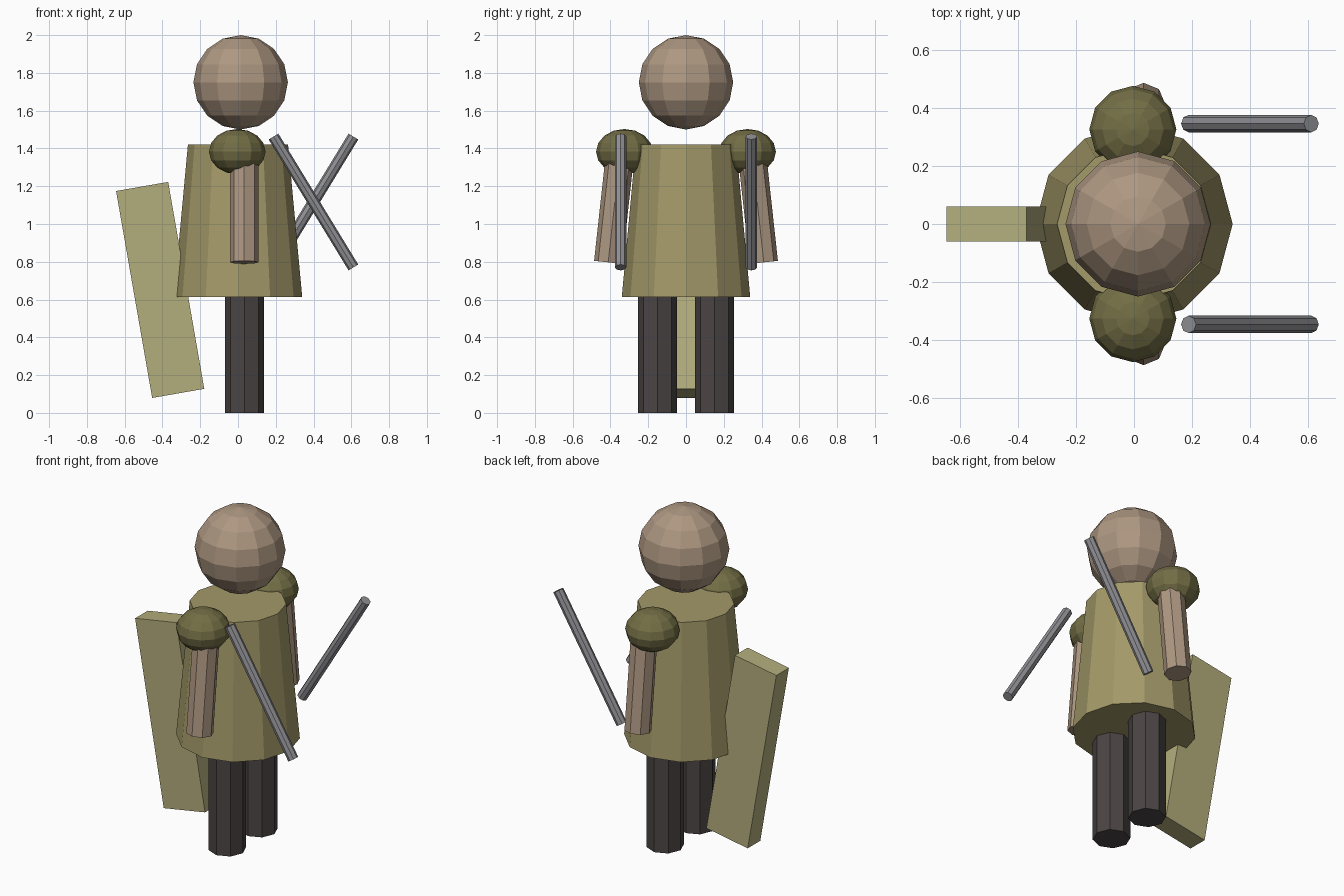
import bpy
from math import radians
from mathutils import Vector

if "Cube" in bpy.data.objects:
    bpy.data.objects.remove(bpy.data.objects["Cube"])


def material(name, rgb):
    m = bpy.data.materials.new(name)
    m.diffuse_color = (*rgb, 1)
    m.use_nodes = True
    m.node_tree.nodes["Principled BSDF"].inputs["Base Color"].default_value = m.diffuse_color
    return m


skin = material("skin", (0.42, 0.31, 0.22))
cloth = material("cloth", (0.37, 0.32, 0.14))
pad = material("pad", (0.17, 0.155, 0.06))
dark = material("dark", (0.07, 0.06, 0.058))
steel = material("steel", (0.28, 0.28, 0.30))
panel = material("panel", (0.45, 0.42, 0.20))


def finish(name, mat):
    ob = bpy.context.object
    ob.name = name
    ob.data.materials.append(mat)
    return ob


def ball(name, mat, loc, r, squash=1.0):
    bpy.ops.mesh.primitive_uv_sphere_add(segments=12, ring_count=8, radius=r, location=loc)
    finish(name, mat).scale.z = squash


def rod(name, mat, a, b, r1, r2, sides):
    """Cylinder or cone from point a (radius r1) to point b (radius r2)."""
    a, b = Vector(a), Vector(b)
    d = b - a
    bpy.ops.mesh.primitive_cone_add(vertices=sides, radius1=r1, radius2=r2,
                                    depth=d.length, location=(a + b) / 2)
    ob = finish(name, mat)
    ob.rotation_euler = Vector((0, 0, 1)).rotation_difference(d).to_euler()


# Head and tapered tunic
ball("head", skin, (0.014, 0, 1.75), 0.25)
rod("tunic", cloth, (0, 0, 0.613), (0, 0, 1.422), 0.34, 0.265, 12)

# Paired limbs, shoulder pads and crossed rods
for side, s in (("right", -1), ("left", 1)):
    ball(f"{side}_shoulder_pad", pad, (-0.004, s * 0.326, 1.383), 0.15, 0.8)
    rod(f"{side}_arm", skin, (0.033, s * 0.412, 0.797), (0.033, s * 0.352, 1.345),
        0.075, 0.075, 8)
    rod(f"{side}_leg", dark, (0.034, s * 0.151, 0), (0.034, s * 0.151, 0.7),
        0.104, 0.104, 8)
    low, high = (0.611, 0.188) if s < 0 else (0.188, 0.611)
    rod(f"{side}_baton", steel, (low, s * 0.346, 0.77), (high, s * 0.346, 1.463),
        0.03, 0.03, 8)

# Leaning slab on the side
bpy.ops.mesh.primitive_cube_add(size=1, location=(-0.412, 0, 0.651),
                                rotation=(0, radians(-9.9), 0))
finish("side_panel", panel).scale = (0.28, 0.12, 1.112)
